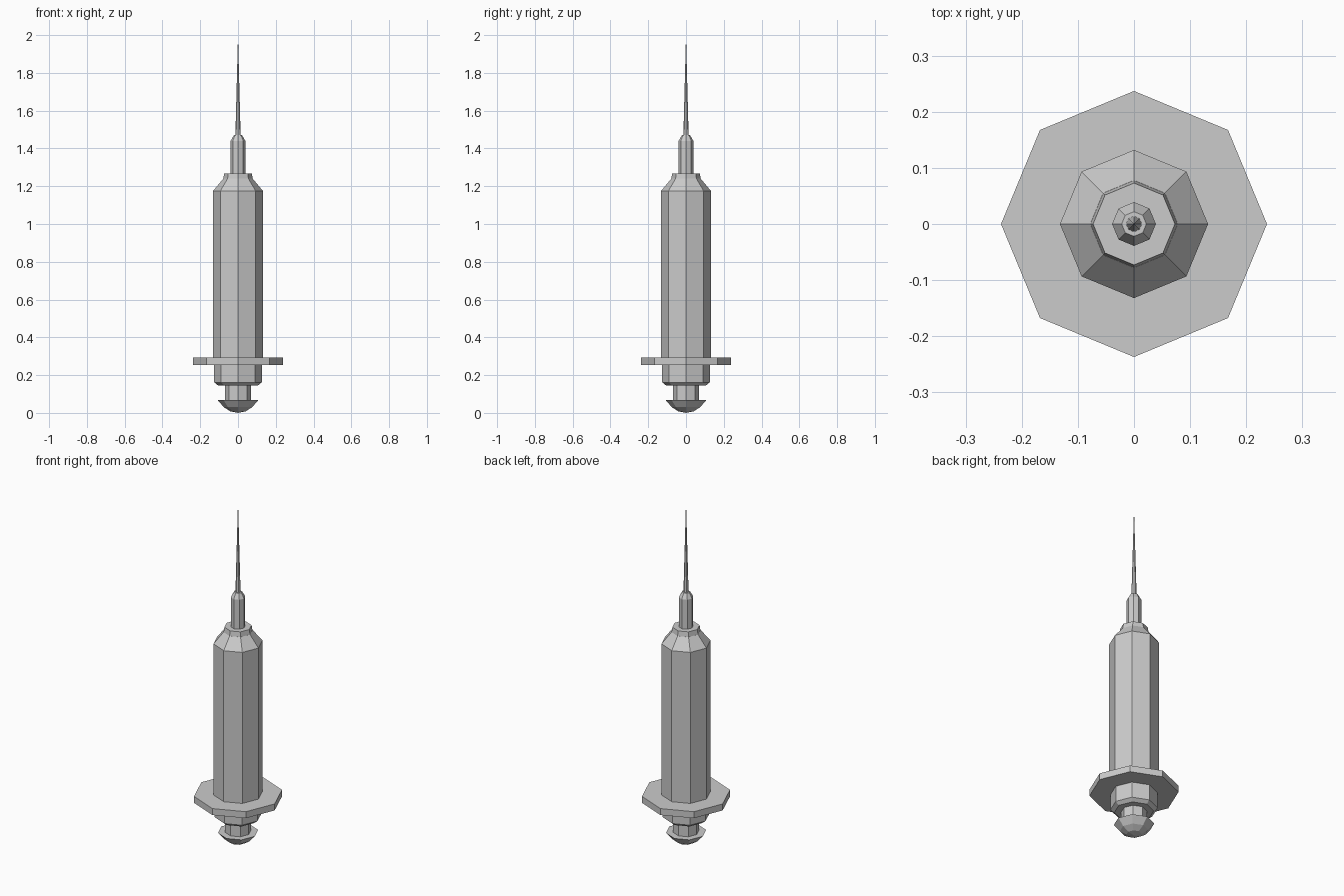
import bpy, bmesh
from math import cos, sin, pi

if "Cube" in bpy.data.objects:
    bpy.data.objects.remove(bpy.data.objects["Cube"])

SIDES = 8


def lathe(name, profile):
    """Spin (radius, z) points, listed bottom to top, into a flat-faced octagonal solid."""
    bm = bmesh.new()
    rings = []
    for r, z in profile:
        if r == 0:
            rings.append([bm.verts.new((0, 0, z))])
        else:
            rings.append([bm.verts.new((r * cos(2 * pi * i / SIDES), r * sin(2 * pi * i / SIDES), z))
                          for i in range(SIDES)])
    for a, b in zip(rings, rings[1:]):
        for i in range(SIDES):
            j = (i + 1) % SIDES
            quad = [a[i % len(a)], a[j % len(a)], b[j % len(b)], b[i % len(b)]]
            bm.faces.new(list(dict.fromkeys(quad)))
    for ring in (rings[0], rings[-1]):
        if len(ring) > 1:
            bm.faces.new(ring)
    bmesh.ops.recalc_face_normals(bm, faces=bm.faces)
    mesh = bpy.data.meshes.new(name)
    bm.to_mesh(mesh)
    bm.free()
    obj = bpy.data.objects.new(name, mesh)
    bpy.context.collection.objects.link(obj)
    return obj


# Plunger: domed thumb button and rod
lathe("thumb_button", [(0, 0.003), (0.04, 0.008), (0.075, 0.03), (0.108, 0.068), (0.069, 0.068)])
lathe("plunger_rod", [(0.069, 0.06), (0.069, 0.15)])
# Collar below the finger flange
lathe("collar", [(0.105, 0.145), (0.126, 0.162), (0.126, 0.254)])
# Finger flange
lathe("finger_flange", [(0.237, 0.254), (0.237, 0.292)])
# Barrel with sloped shoulder and neck ring
lathe("barrel", [(0.132, 0.29), (0.132, 1.175), (0.078, 1.24)])
lathe("neck_ring", [(0.078, 1.238), (0.073, 1.268)])
# Needle hub and needle
lathe("needle_hub", [(0.039, 1.265), (0.039, 1.44), (0.022, 1.47)])
lathe("needle", [(0.014, 1.465), (0, 2.0)])

# Stand the lowest point exactly on the ground
for v in bpy.data.objects["thumb_button"].data.vertices:
    if v.co.z < 0.005:
        v.co.z = 0
